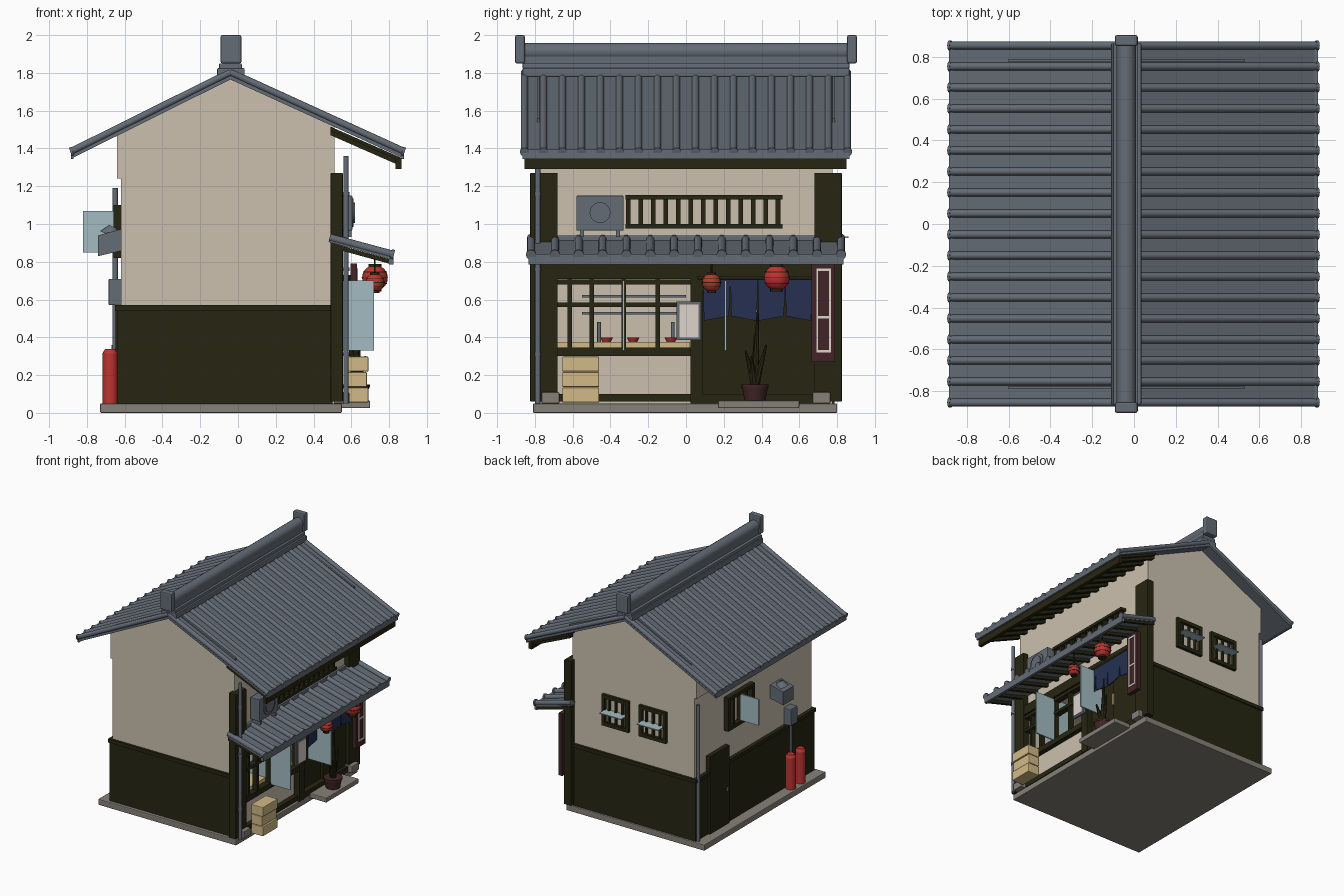
import bpy, bmesh, math
from mathutils import Vector

COL = {"dark_wood": (0.02, 0.019, 0.006), "plaster": (0.60, 0.53, 0.43), "roof_tile": (0.13, 0.15, 0.18),
       "concrete": (0.24, 0.22, 0.19), "red": (0.50, 0.035, 0.03), "navy_cloth": (0.019, 0.03, 0.085),
       "glass": (0.36, 0.50, 0.54), "maroon": (0.055, 0.018, 0.02), "pale_wood": (0.65, 0.49, 0.24),
       "off_white": (0.72, 0.66, 0.60)}
MAT = {}
for n, c in COL.items():
    MAT[n] = bpy.data.materials.new(n)
    MAT[n].diffuse_color = (*c, 1)


def finish(name, bm, mat, smooth=False):
    bmesh.ops.recalc_face_normals(bm, faces=bm.faces)
    me = bpy.data.meshes.new(name)
    bm.to_mesh(me)
    bm.free()
    me.materials.append(MAT[mat])
    ob = bpy.data.objects.new(name, me)
    bpy.context.collection.objects.link(ob)
    if smooth:
        bpy.context.view_layer.objects.active = ob
        ob.select_set(True)
        bpy.ops.object.shade_smooth_by_angle(angle=math.radians(40))
        ob.select_set(False)
    return ob


def box(name, x, y, z, mat, bevel=0):
    bm = bmesh.new()
    bmesh.ops.create_cube(bm, size=1)
    for v in bm.verts:
        v.co = [a[0] + (c + 0.5) * (a[1] - a[0]) for a, c in zip((x, y, z), v.co)]
    if bevel:
        bmesh.ops.bevel(bm, geom=bm.edges[:], offset=bevel, segments=2, affect='EDGES', profile=0.5)
    return finish(name, bm, mat)


def rod(name, p, q, r, mat, r2=None, seg=16):
    p, q = Vector(p), Vector(q)
    bm = bmesh.new()
    bmesh.ops.create_cone(bm, cap_ends=True, segments=seg, radius1=r, radius2=r if r2 is None else r2, depth=(q - p).length)
    rot = (q - p).to_track_quat('Z', 'Y').to_matrix()
    for v in bm.verts:
        v.co = rot @ v.co + (p + q) / 2
    return finish(name, bm, mat, True)


def prism(name, pts, a, b, mat, axis='y'):
    # extrude an outline: (x, z) along y, or (y, z) along x
    bm = bmesh.new()
    f = bm.faces.new([bm.verts.new((u, a, w) if axis == 'y' else (a, u, w)) for u, w in pts])
    ext = bmesh.ops.extrude_face_region(bm, geom=[f])["geom"]
    d = (0, b - a, 0) if axis == 'y' else (b - a, 0, 0)
    bmesh.ops.translate(bm, vec=d, verts=[g for g in ext if isinstance(g, bmesh.types.BMVert)])
    return finish(name, bm, mat)


def slab(name, p, q, t, y0, y1, mat):
    prism(name, [p, q, (q[0], q[1] - t), (p[0], p[1] - t)], y0, y1, mat)


# base and doorstep
box("foundation", (-0.73, 0.55), (-0.81, 0.80), (0, 0.05), "concrete", 0.006)
box("doorstep", (0.52, 0.70), (0.17, 0.60), (0.025, 0.065), "concrete", 0.006)

# gable walls with dark wainscot, mirrored front and back
for s, n in ((-1, "front"), (1, "back")):
    ya, yb = sorted((s * 0.74, s * 0.775))
    prism(n + "_gable_wall", [(-0.61, 0.05), (0.51, 0.05), (0.51, 1.52), (-0.04, 1.77), (-0.61, 1.49)], ya, yb, "plaster")
    ya, yb = sorted((s * 0.77, s * 0.785))
    box(n + "_wainscot", (-0.64, 0.50), (ya, yb), (0.05, 0.55), "dark_wood")
    ya, yb = sorted((s * 0.77, s * 0.795))
    box(n + "_wainscot_cap", (-0.645, 0.50), (ya, yb), (0.54, 0.57), "dark_wood")
    ya, yb = sorted((s * 0.775, s * 0.79))
    slab(n + "_roof_strip_right", (-0.04, 1.808), (0.53, 1.558), 0.03, ya, yb, "roof_tile")
    slab(n + "_roof_strip_left", (-0.04, 1.808), (-0.60, 1.53), 0.03, ya, yb, "roof_tile")
    ya, yb = sorted((s * 0.68, s * 0.825))
    box(n + "_corner_post", (0.49, 0.555), (ya, yb), (0.06, 1.27), "dark_wood", 0.004)
    ya, yb = sorted((s * 0.67, s * 0.765))
    box(n + "_post_stone", (0.50, 0.59), (ya, yb), (0.05, 0.11), "concrete", 0.006)

# rear and street walls
box("rear_wall", (-0.62, -0.59), (-0.775, 0.775), (0.05, 1.25), "plaster")
box("rear_wall_upper", (-0.64, -0.59), (-0.775, 0.775), (1.24, 1.49), "plaster")
box("rear_wainscot", (-0.64, -0.61), (-0.785, 0.785), (0.05, 0.55), "dark_wood")
box("rear_wainscot_cap", (-0.65, -0.61), (-0.795, 0.795), (0.54, 0.57), "dark_wood")
box("street_upper_wall", (0.47, 0.51), (-0.77, 0.77), (0.72, 1.52), "plaster")
box("upper_floor", (-0.6, 0.5), (-0.75, 0.75), (0.78, 0.80), "plaster")

# main roof: sloping slabs, tile rolls, eave caps
RIDGE = (-0.04, 1.80)
for n, e in (("left", (-0.875, 1.385)), ("right", (0.87, 1.385))):
    slab(n + "_roof_slab", RIDGE, e, 0.035, -0.865, 0.865, "roof_tile")
    sx = math.copysign(1, e[0])
    box(n + "_eave_edge", sorted((e[0] - sx * 0.005, e[0] + sx * 0.01)), (-0.865, 0.865), (1.345, 1.395), "roof_tile")
    for i in range(18):
        y = -0.855 + i * 0.1006
        rod(f"{n}_tile_roll_{i}", (RIDGE[0], y, RIDGE[1] + 0.003), (e[0], y, e[1] + 0.003), 0.019, "roof_tile", seg=12)
        rod(f"{n}_tile_cap_{i}", (e[0], y, e[1]), (e[0] + sx * 0.012, y, e[1] - 0.004), 0.024, "roof_tile", seg=12)

# ridge
box("ridge_base", (-0.11, 0.035), (-0.865, 0.865), (1.78, 1.825), "roof_tile", 0.006)
box("ridge_course", (-0.10, 0.02), (-0.865, 0.865), (1.82, 1.85), "roof_tile", 0.005)
box("ridge_body", (-0.075, 0.0), (-0.865, 0.865), (1.84, 1.92), "roof_tile")
rod("ridge_round", (-0.0375, -0.865, 1.913), (-0.0375, 0.865, 1.913), 0.046, "roof_tile")
for s in (-1, 1):
    box("ridge_end", (-0.092, 0.018), sorted((s * 0.853, s * 0.905)), (1.85, 2.0), "roof_tile", 0.01)

# street eave underside with rafters
slab("eave_soffit", (0.49, 1.515), (0.865, 1.35), 0.02, -0.855, 0.85, "dark_wood")
box("eave_beam", (0.835, 0.865), (-0.855, 0.85), (1.29, 1.34), "dark_wood")
for i in range(16):
    y = -0.82 + i * 0.108
    slab(f"eave_rafter_{i}", (0.49, 1.50), (0.85, 1.342), 0.03, y, y + 0.03, "dark_wood")

# canopy above the shop
slab("canopy_slab", (0.485, 0.925), (0.82, 0.832), 0.022, -0.835, 0.835, "roof_tile")
box("canopy_edge", (0.80, 0.822), (-0.835, 0.835), (0.785, 0.84), "roof_tile")
box("canopy_ridge", (0.48, 0.53), (-0.70, 0.70), (0.90, 0.94), "roof_tile", 0.006)
for i in range(14):
    y = -0.82 + i * 0.1262
    rod(f"canopy_roll_{i}", (0.485, y, 0.928), (0.82, y, 0.838), 0.021, "roof_tile", seg=12)
    rod(f"canopy_cap_{i}", (0.81, y, 0.840), (0.825, y, 0.836), 0.027, "roof_tile", seg=12)
    slab(f"canopy_rafter_{i}", (0.49, 0.90), (0.80, 0.815), 0.025, y - 0.012, y + 0.012, "dark_wood")
box("canopy_beam", (0.49, 0.55), (-0.70, 0.70), (0.71, 0.79), "dark_wood")

# shop window, counter and shelves inside
box("window_apron", (0.47, 0.50), (-0.70, 0.03), (0.05, 0.32), "plaster")
for z, h in ((0.06, 0.04), (0.30, 0.045), (0.56, 0.025), (0.68, 0.025)):
    box("window_rail", (0.49, 0.54), (-0.69, 0.04), (z, z + h), "dark_wood")
for y in (-0.615, -0.50, -0.33, -0.15):
    box("window_mullion", (0.495, 0.535), (y - 0.012, y + 0.012), (0.32, 0.72), "dark_wood")
box("shop_post", (0.48, 0.555), (0.025, 0.09), (0.05, 0.78), "dark_wood")
box("counter", (0.22, 0.49), (-0.72, 0.02), (0.345, 0.375), "pale_wood")
box("counter_leg", (0.30, 0.49), (0.005, 0.022), (0.10, 0.345), "pale_wood")
for z in (0.52, 0.61):
    box("shelf", (-0.58, -0.44), (-0.55, 0.0), (z, z + 0.015), "roof_tile")
for y in (-0.42, -0.28, -0.08):
    rod("dish", (0.33, y, 0.375), (0.33, y, 0.40), 0.022, "red", 0.034)
for y in (-0.46, -0.07):
    rod("bottle", (0.28, y, 0.375), (0.28, y, 0.48), 0.01, "roof_tile")
box("window_pane", (0.33, 0.72), (-0.335, -0.325), (0.33, 0.70), "glass")
box("door_pane", (0.38, 0.72), (0.205, 0.215), (0.33, 0.70), "glass")
box("menu_frame", (0.56, 0.58), (-0.05, 0.08), (0.385, 0.59), "roof_tile", 0.003)
box("menu_board", (0.579, 0.585), (-0.035, 0.065), (0.40, 0.575), "off_white")

# sliding doors
box("door_left", (0.48, 0.505), (0.08, 0.37), (0.05, 0.72), "dark_wood")
box("door_right", (0.50, 0.525), (0.375, 0.68), (0.05, 0.72), "dark_wood")
box("door_sill", (0.48, 0.55), (0.08, 0.68), (0.05, 0.10), "dark_wood")
box("door_handle", (0.525, 0.535), (0.37, 0.39), (0.34, 0.44), "pale_wood")

# door curtain of four cloths
rod("curtain_rod", (0.585, 0.06, 0.715), (0.585, 0.69, 0.715), 0.009, "dark_wood")
for i in range(4):
    y, d = 0.09 + i * 0.145, 0.012 * (-1) ** i
    prism(f"curtain_{i}", [(y, 0.71), (y + 0.145, 0.71), (y + 0.143, 0.60), (y + 0.136, 0.50 + d), (y + 0.005, 0.50 - d)],
          0.58, 0.588, "navy_cloth", 'x')

# lanterns
for y, z, r in ((0.135, 0.69, 0.05), (0.48, 0.715, 0.068)):
    bm = bmesh.new()
    bmesh.ops.create_uvsphere(bm, u_segments=20, v_segments=12, radius=r)
    bmesh.ops.translate(bm, vec=(0.725, y, z), verts=bm.verts)
    finish("lantern", bm, "red", True)
    for k in (-1, 1):
        rod("lantern_cap", (0.725, y, z + k * r * 0.86), (0.725, y, z + k * r * 1.08), r * 0.5, "dark_wood")
    for k in (-0.45, 0, 0.45):
        rr = r * math.sqrt(1 - k * k) + 0.002
        rod("lantern_rib", (0.725, y, z + k * r - 0.002), (0.725, y, z + k * r + 0.002), rr, "dark_wood", seg=20)
    rod("lantern_hook", (0.725, y, z + r), (0.725, y, 0.835), 0.004, "dark_wood", seg=8)

# hanging sign, plain with pale trim
box("sign_board", (0.595, 0.63), (0.665, 0.79), (0.27, 0.79), "maroon")
for y in (0.69, 0.757):
    box("sign_trim", (0.63, 0.635), (y, y + 0.01), (0.32, 0.76), "off_white")
for z in (0.32, 0.50, 0.75):
    box("sign_cross_trim", (0.63, 0.635), (0.69, 0.767), (z, z + 0.014), "off_white")
for z in (0.40, 0.70):
    box("sign_bracket", (0.55, 0.60), (0.715, 0.74), (z, z + 0.03), "dark_wood")

# potted plant
rod("plant_pot", (0.625, 0.365, 0.065), (0.625, 0.365, 0.14), 0.055, "maroon", 0.07)
rod("plant_pot_rim", (0.625, 0.365, 0.135), (0.625, 0.365, 0.15), 0.073, "maroon")
for dy, dx, h in ((0.015, 0, 0.54), (-0.05, 0.02, 0.33), (0.06, 0.01, 0.36), (0.0, -0.04, 0.42), (-0.02, 0.05, 0.30)):
    rod("plant_leaf", (0.625, 0.365, 0.14), (0.625 + dx, 0.365 + dy, h), 0.024, "dark_wood", 0.005, 8)

# stacked crates
for i in range(3):
    z = 0.055 + i * 0.082
    box(f"crate_{i}", (0.58, 0.69 - 0.008 * (i == 1)), (-0.655, -0.46), (z, z + 0.079), "pale_wood", 0.005)

# upper street grille
for z in (0.975, 1.13):
    box("grille_rail", (0.51, 0.56), (-0.32, 0.51), (z, z + 0.024), "dark_wood")
for i in range(13):
    y = -0.305 + i * 0.066
    box(f"grille_bar_{i}", (0.52, 0.55), (y - 0.012, y + 0.012), (0.98, 1.14), "dark_wood")

# cooling unit
box("cooling_unit", (0.52, 0.605), (-0.58, -0.33), (0.965, 1.15), "roof_tile", 0.005)
for r, x in ((0.075, 0.612), (0.055, 0.62)):
    rod("fan_ring", (0.60, -0.455, 1.06), (x, -0.455, 1.06), r, "roof_tile", seg=24)
for y in (-0.56, -0.37):
    box("cooling_unit_foot", (0.52, 0.60), (y, y + 0.02), (0.93, 0.97), "roof_tile")

# downpipes
rod("street_downpipe", (0.572, -0.785, 0.05), (0.572, -0.785, 1.36), 0.014, "roof_tile")
rod("rear_downpipe", (-0.65, 0.765, 0.05), (-0.65, 0.765, 1.19), 0.014, "roof_tile")
for z in (0.3, 0.75, 1.15):
    rod("pipe_clip", (0.572, -0.785, z), (0.572, -0.785, z + 0.02), 0.018, "roof_tile")

# small barred windows with projecting panes
def barred(name, u, z0, z1, place):
    for a, b, c, d in ((u[0], u[1], z0, z0 + 0.03), (u[0], u[1], z1 - 0.03, z1), (u[0], u[0] + 0.03, z0, z1), (u[1] - 0.03, u[1], z0, z1)):
        box(name + "_frame", *place((a, b), 0.025), (c, d), "dark_wood")
    for k in (1, 2, 3):
        m = u[0] + (u[1] - u[0]) * k / 4
        box(name + "_bar", *place((m - 0.008, m + 0.008), 0.018), (z0, z1), "dark_wood")


for c in (0.10, -0.245):
    barred("back_window", (c - 0.125, c + 0.125), 0.80, 1.06, lambda u, t: (u, (0.77, 0.775 + t)))
    box("back_window_pane", (c - 0.10, c + 0.10), (0.72, 0.86), (0.925, 0.933), "glass")
barred("rear_window", (0.03, 0.38), 0.82, 1.10, lambda u, t: ((-0.635 - t, -0.61), u))
box("rear_window_pane", (-0.82, -0.50), (0.20, 0.21), (0.85, 1.07), "glass")

# rear door, vent hood, meter and gas cylinders
box("rear_door", (-0.655, -0.61), (0.36, 0.62), (0.05, 0.70), "dark_wood")
box("rear_door_knob", (-0.67, -0.655), (0.385, 0.40), (0.33, 0.36), "roof_tile")
prism("vent_hood", [(-0.61, 0.97), (-0.63, 0.97), (-0.74, 0.94), (-0.74, 0.83), (-0.61, 0.86)], -0.37, -0.23, "roof_tile")
rod("vent_dome", (-0.68, -0.30, 0.94), (-0.66, -0.30, 0.985), 0.055, "roof_tile", 0.025)
box("meter", (-0.685, -0.61), (-0.50, -0.41), (0.57, 0.71), "roof_tile", 0.006)
rod("meter_pipe", (-0.655, -0.455, 0.30), (-0.655, -0.455, 0.58), 0.01, "roof_tile")
for y in (-0.42, -0.55):
    rod("gas_cylinder", (-0.677, y, 0.05), (-0.677, y, 0.315), 0.04, "red")
    rod("gas_cylinder_top", (-0.677, y, 0.315), (-0.677, y, 0.337), 0.04, "red", 0.028)
